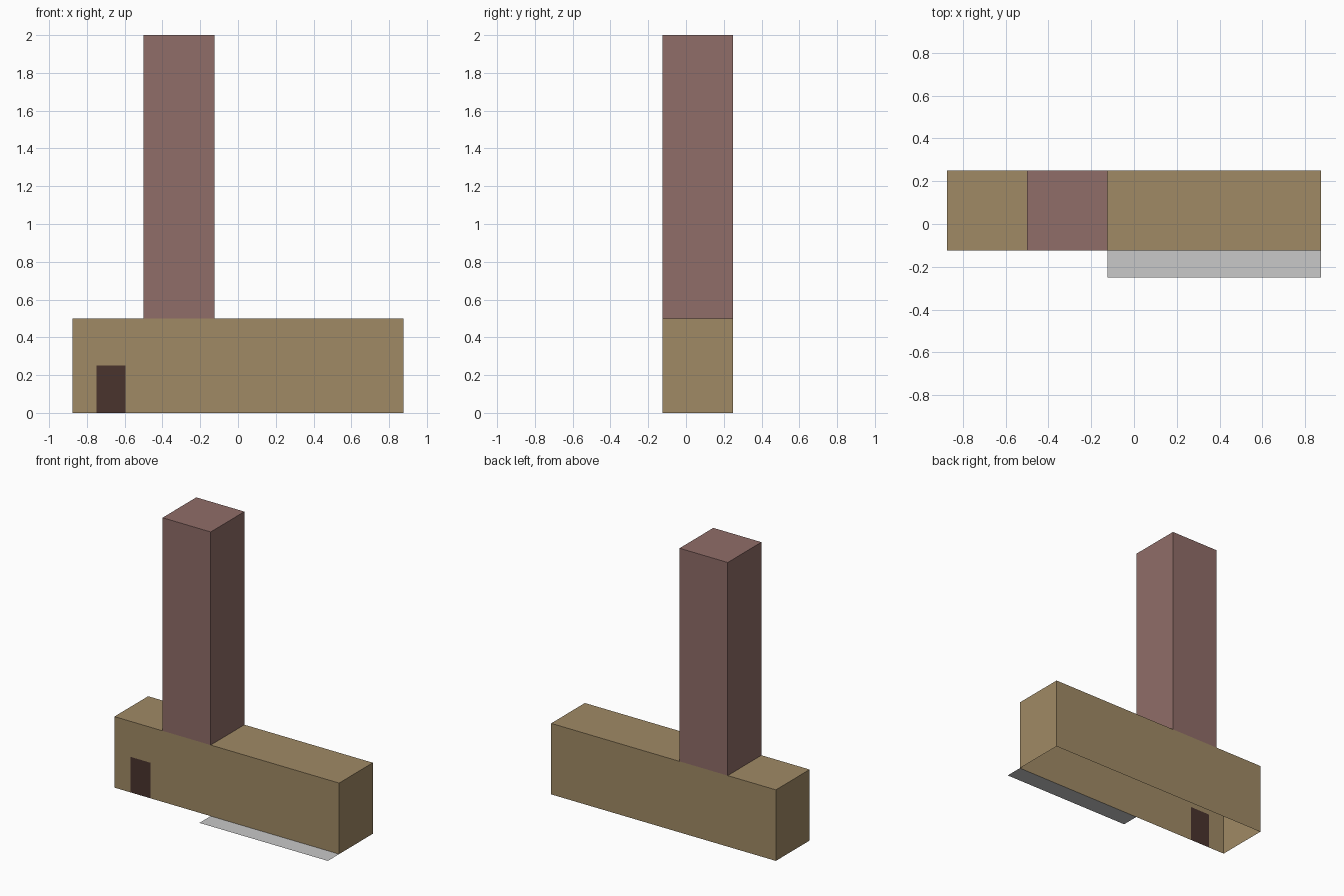
import bpy
import bmesh

if "Cube" in bpy.data.objects:
    bpy.data.objects.remove(bpy.data.objects["Cube"])


def material(name, rgb):
    """Flat material from sRGB 0-255 values."""
    mat = bpy.data.materials.new(name)
    lin = [((c / 255 + 0.055) / 1.055) ** 2.4 for c in rgb]
    mat.diffuse_color = (*lin, 1)
    mat.use_nodes = True
    mat.node_tree.nodes["Principled BSDF"].inputs["Base Color"].default_value = mat.diffuse_color
    return mat


def finish(name, bm, mat):
    mesh = bpy.data.meshes.new(name)
    bm.to_mesh(mesh)
    bm.free()
    mesh.materials.append(mat)
    obj = bpy.data.objects.new(name, mesh)
    bpy.context.collection.objects.link(obj)
    return obj


def box(name, lo, hi, mat, open_sides):
    """Box between two corners, leaving out faces whose normal passes open_sides."""
    bm = bmesh.new()
    bmesh.ops.create_cube(bm, size=1)
    for v in bm.verts:
        v.co = [lo[i] if v.co[i] < 0 else hi[i] for i in range(3)]
    bm.normal_update()
    gone = [f for f in bm.faces if open_sides(f.normal)]
    bmesh.ops.delete(bm, geom=gone, context='FACES')
    return finish(name, bm, mat)


def sheet(name, points, mat):
    """Single flat face through the points."""
    bm = bmesh.new()
    bm.faces.new([bm.verts.new(p) for p in points])
    return finish(name, bm, mat)


tan = material("tan_wall", (160, 138, 101))
brick = material("dull_red_brick", (144, 109, 104))
brown = material("dark_brown_door", (74, 52, 45))
grey = material("light_grey_paving", (200, 200, 200))

X0, X1, Y0, Y1, H = -0.875, 0.875, -0.125, 0.25, 0.5
DX0, DX1, DH = -0.75, -0.595, 0.25

# Long hall, hollow and open underneath; its front wall is separate
box("hall", (X0, Y0, 0), (X1, Y1, H), tan,
    lambda n: n.z < -0.5 or n.y < -0.5)

# Front wall with a notch for the door
outline = [(X0, 0), (DX0, 0), (DX0, DH), (DX1, DH), (DX1, 0),
           (X1, 0), (X1, H), (X0, H)]
sheet("front_wall", [(x, Y0, z) for x, z in outline], tan)

# Door filling the notch
sheet("door", [(x, Y0, z) for x, z in
               [(DX0, 0), (DX1, 0), (DX1, DH), (DX0, DH)]], brown)

# Square tower standing on the hall roof
box("tower", (-0.5, Y0, H), (-0.125, Y1, 2), brick, lambda n: n.z < -0.5)

# Paving strip along the front
sheet("paving_strip", [(-0.125, -0.25, 0), (X1, -0.25, 0),
                       (X1, Y0, 0), (-0.125, Y0, 0)], grey)
